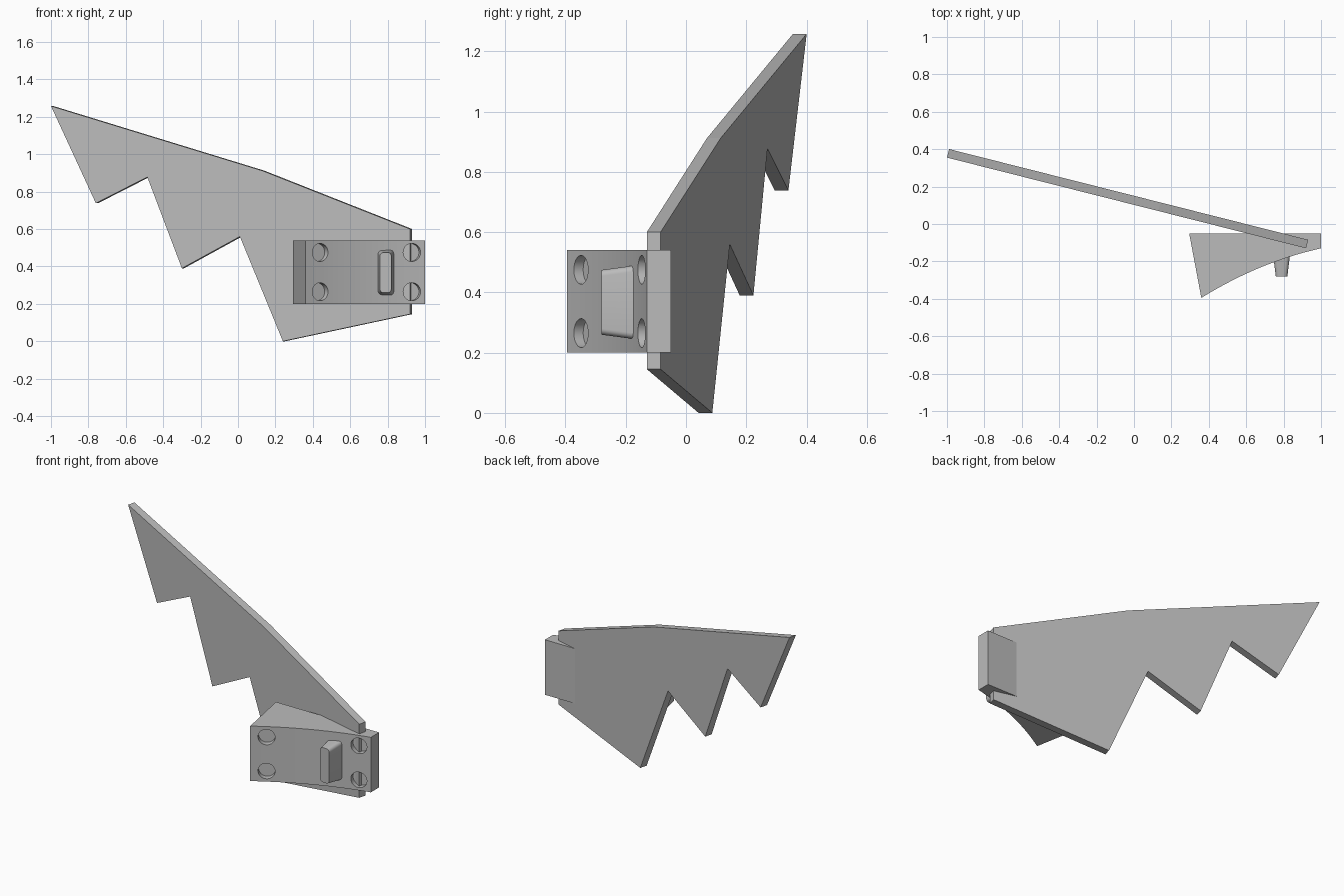
import bpy
import bmesh
from math import pi
from mathutils import Vector, Matrix

cube = bpy.data.objects.get("Cube")
if cube:
    bpy.data.objects.remove(cube, do_unlink=True)

grey = bpy.data.materials.new("light grey")
grey.use_nodes = True
grey.diffuse_color = (0.5, 0.5, 0.5, 1)
grey.node_tree.nodes["Principled BSDF"].inputs["Base Color"].default_value = (0.5, 0.5, 0.5, 1)


def finish(bm, name):
    bmesh.ops.recalc_face_normals(bm, faces=bm.faces)
    mesh = bpy.data.meshes.new(name)
    bm.to_mesh(mesh)
    bm.free()
    mesh.materials.append(grey)
    obj = bpy.data.objects.new(name, mesh)
    bpy.context.collection.objects.link(obj)
    return obj


def select(obj):
    bpy.ops.object.select_all(action="DESELECT")
    obj.select_set(True)
    bpy.context.view_layer.objects.active = obj


def prism(points, offset, name):
    """Extrude a flat outline along an offset."""
    bm = bmesh.new()
    face = bm.faces.new([bm.verts.new(p) for p in points])
    result = bmesh.ops.extrude_face_region(bm, geom=[face], use_keep_orig=True)
    moved = [v for v in result["geom"] if isinstance(v, bmesh.types.BMVert)]
    bmesh.ops.translate(bm, verts=moved, vec=offset)
    return finish(bm, name)


# Swept plate with a serrated lower edge
SLOPE = -0.2526
outline = [(-1, 1.258), (0.13, 0.912), (0.92, 0.6), (0.92, 0.145), (0.24, 0),
           (0.01, 0.56), (-0.3, 0.39), (-0.485, 0.878), (-0.76, 0.738)]
normal = Vector((-SLOPE, 1, 0)).normalized()
prism([(x, 0.355 + SLOPE * (x + 1), z) for x, z in outline], normal * 0.047, "serrated_wing")

# Mounting bracket with a concave front
LOW, HIGH = 0.2, 0.54
start, control, end = Vector((0.36, -0.395)), Vector((0.67, -0.203)), Vector((1, -0.13))


def curve(t):
    return start * (1 - t) ** 2 + control * 2 * t * (1 - t) + end * t * t


def tangent(t):
    return ((control - start) * (1 - t) + (end - control) * t).normalized()


STEPS = 24
profile = [curve(i / STEPS) for i in range(STEPS + 1)]
profile += [Vector((1, -0.05)), Vector((0.295, -0.05))]
bracket = prism([(p.x, p.y, LOW) for p in profile], (0, 0, HIGH - LOW), "bracket")

# Shallow round recesses, square to the curved front
cutter_bm = bmesh.new()
for t in (0.127, 0.893):
    p, d = curve(t), tangent(t)
    outward = Vector((d.y, -d.x, 0))
    turn = outward.to_track_quat("Z", "Y").to_matrix().to_4x4()
    for z in (0.265, 0.475):
        centre = Vector((p.x, p.y, z)) + outward * 0.015
        bmesh.ops.create_cone(cutter_bm, cap_ends=True, segments=32, radius1=0.048,
                              radius2=0.048, depth=0.1, matrix=Matrix.Translation(centre) @ turn)
cutter = finish(cutter_bm, "recess_cutter")
cutter.hide_render = True
select(bracket)
cut = bracket.modifiers.new("recesses", "BOOLEAN")
cut.operation = "DIFFERENCE"
cut.solver = "EXACT"
cut.object = cutter
bpy.ops.object.modifier_apply(modifier=cut.name)
bpy.data.objects.remove(cutter, do_unlink=True)
bpy.ops.object.shade_smooth_by_angle(angle=pi / 6)

# Tapered block on the bracket front, with rounded corners
bm = bmesh.new()
bmesh.ops.create_cube(bm, size=1)
for v in bm.verts:
    front = v.co.y < 0
    width, height = (0.062, 0.215) if front else (0.094, 0.25)
    v.co = Vector((0.789 + v.co.x * width, -0.28 if front else -0.15, 0.367 + v.co.z * height))
corners = [e for e in bm.edges if abs(e.verts[0].co.y - e.verts[1].co.y) > 0.05]
bmesh.ops.bevel(bm, geom=corners, offset=0.02, segments=5, profile=0.5, affect="EDGES")
block = finish(bm, "front_block")
select(block)
bpy.ops.object.shade_smooth_by_angle(angle=pi / 6)
